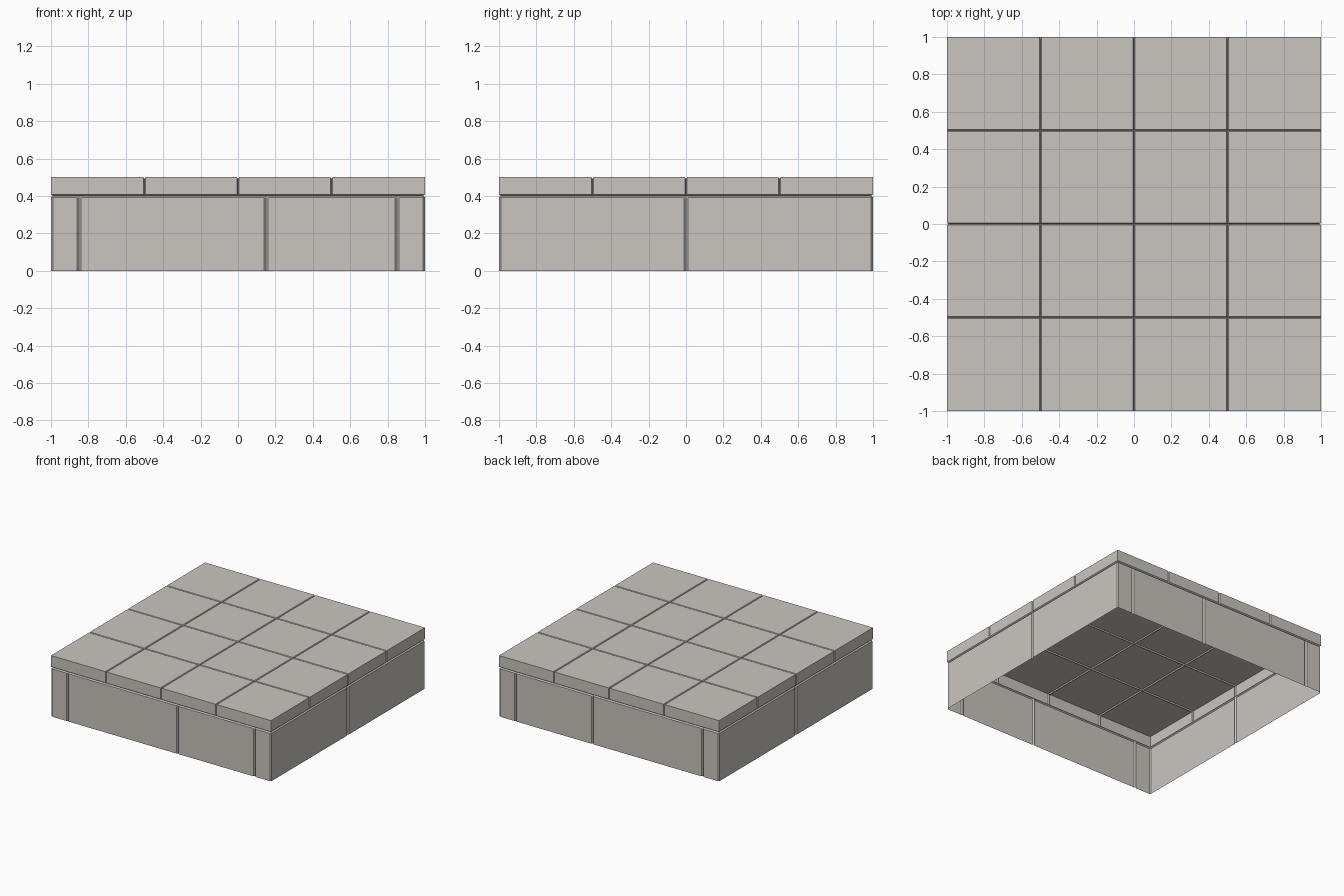
import bpy, bmesh

if "Cube" in bpy.data.objects:
    bpy.data.objects.remove(bpy.data.objects["Cube"])

stone = bpy.data.materials.new("pale stone")
stone.diffuse_color = (0.59, 0.56, 0.52, 1)
stone.use_nodes = True
stone.node_tree.nodes["Principled BSDF"].inputs["Base Color"].default_value = stone.diffuse_color

G = 0.01     # depth of grooves and bevels
W = 0.006    # half width of tile grooves
V = 0.011    # half width of block joints


def clamp(v, m=1 - G):
    return max(-m, min(m, v))


def finish(bm, name):
    bmesh.ops.recalc_face_normals(bm, faces=bm.faces)
    me = bpy.data.meshes.new(name)
    bm.to_mesh(me)
    bm.free()
    me.materials.append(stone)
    ob = bpy.data.objects.new(name, me)
    bpy.context.collection.objects.link(ob)
    # open shell: make sure faces point outwards
    if sum(p.normal.dot(p.center) * p.area for p in me.polygons) < 0:
        me.flip_normals()


def bridge(bm, a, b):
    n = len(a)
    for i in range(n):
        j = (i + 1) % n
        bm.faces.new((a[i], a[j], b[j], b[i]))


# block walls: plan outline with V joints and chamfered corners, open below
def side(joints):
    pts = [(-1 + G, -1)]
    for j in joints:
        pts += [(j - V, -1), (j, -1 + G), (j + V, -1)]
    return pts + [(1 - G, -1)]


front = side([-0.85, 0.15, 0.85])
back = [(x, -y) for x, y in reversed(front)]
right = [(-y, x) for x, y in side([0])]
left = [(y, -x) for x, y in side([0])]
outline = front + right + back + left

bm = bmesh.new()
low = [bm.verts.new((x, y, 0)) for x, y in outline]
mid = [bm.verts.new((x, y, 0.393)) for x, y in outline]
top = [bm.verts.new((clamp(x), clamp(y), 0.401)) for x, y in outline]
bridge(bm, low, mid)
bridge(bm, mid, top)
bmesh.ops.remove_doubles(bm, verts=bm.verts, dist=0.0001)
finish(bm, "block_walls")

# paving: 4 x 4 tiles with V grooves, wrapped down over the rim
lines = [-1.0]
for c in (-0.5, 0.0, 0.5):
    lines += [c - W, c, c + W]
lines.append(1.0)
centres = (2, 5, 8)
n = len(lines)

bm = bmesh.new()
grid = []
for i, x in enumerate(lines):
    row = []
    for j, y in enumerate(lines):
        gx, gy = i in centres, j in centres
        px = clamp(x) if gy else x
        py = clamp(y) if gx else y
        row.append(bm.verts.new((px, py, 0.5 - G if gx or gy else 0.5)))
    grid.append(row)
for i in range(n - 1):
    for j in range(n - 1):
        bm.faces.new((grid[i][j], grid[i + 1][j], grid[i + 1][j + 1], grid[i][j + 1]))

rim = ([grid[i][0] for i in range(n - 1)] + [grid[n - 1][j] for j in range(n - 1)]
       + [grid[i][n - 1] for i in range(n - 1, 0, -1)] + [grid[0][j] for j in range(n - 1, 0, -1)])
edge = [bm.verts.new((v.co.x, v.co.y, 0.408)) for v in rim]
under = [bm.verts.new((clamp(v.co.x), clamp(v.co.y), 0.401)) for v in rim]
bridge(bm, edge, rim)
bridge(bm, under, edge)
bmesh.ops.remove_doubles(bm, verts=bm.verts, dist=0.0001)
finish(bm, "paving_slabs")
